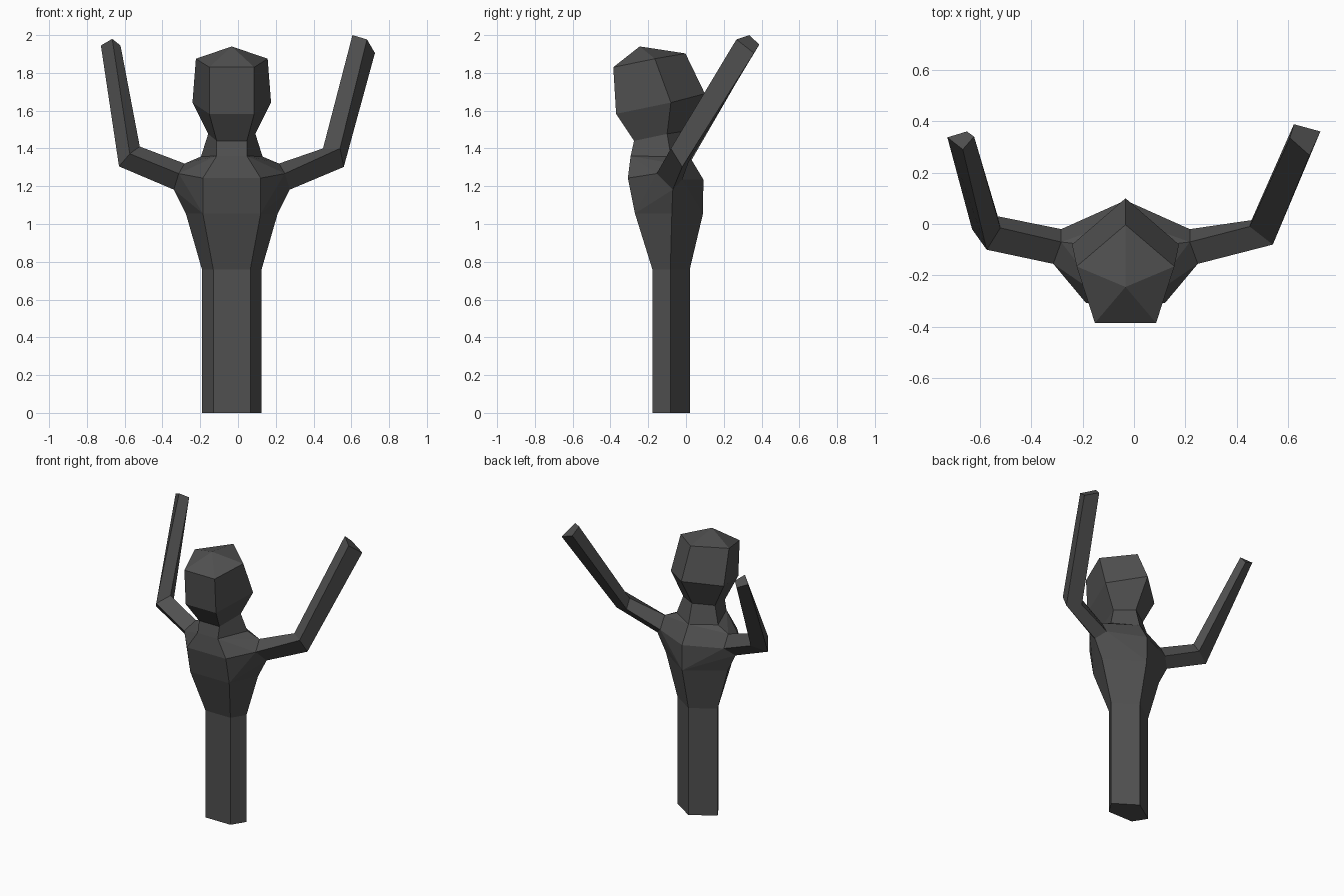
import bpy
import bmesh

if "Cube" in bpy.data.objects:
    bpy.data.objects.remove(bpy.data.objects["Cube"])

CX = -0.033  # the body's own mirror line

grey = bpy.data.materials.new("dark grey")
grey.diffuse_color = (0.08, 0.08, 0.08, 1)
grey.use_nodes = True
grey.node_tree.nodes["Principled BSDF"].inputs["Base Color"].default_value = grey.diffuse_color


def ring(front, side, back):
    """Five-sided section: front and side are (half width, y, z), back is (y, z)."""
    (fw, fy, fz), (sw, sy, sz), (by, bz) = front, side, back
    return [(CX - fw, fy, fz), (CX + fw, fy, fz), (CX + sw, sy, sz),
            (CX, by, bz), (CX - sw, sy, sz)]


def finish(name, bm):
    bmesh.ops.recalc_face_normals(bm, faces=bm.faces[:])
    mesh = bpy.data.meshes.new(name)
    bm.to_mesh(mesh)
    bm.free()
    mesh.materials.append(grey)
    obj = bpy.data.objects.new(name, mesh)
    bpy.context.collection.objects.link(obj)
    return obj


def loft(name, rings, tip=None):
    """Skin through the rings, closed by flat caps or by a pointed tip."""
    bm = bmesh.new()
    loops = [[bm.verts.new(p) for p in r] for r in rings]
    n = len(loops[0])
    for a, b in zip(loops, loops[1:]):
        for i in range(n):
            j = (i + 1) % n
            bm.faces.new((a[i], a[j], b[j], b[i]))
    bm.faces.new(loops[0][::-1])
    if tip:
        t = bm.verts.new(tip)
        for i in range(n):
            bm.faces.new((loops[-1][i], loops[-1][(i + 1) % n], t))
    else:
        bm.faces.new(loops[-1])
    return finish(name, bm)


# Body sections, bottom to top
foot = ring((0.098, -0.178, 0), (0.158, -0.083, 0), (0.02, 0))
waist = ring((0.098, -0.178, 0.76), (0.158, -0.083, 0.76), (0.02, 0.76))
ribs = ring((0.153, -0.27, 1.055), (0.243, -0.075, 1.055), (0.09, 1.055))
breast = ring((0.153, -0.308, 1.243), (0.243, -0.075, 1.24), (0.092, 1.235))
collar = ring((0.08, -0.293, 1.36), (0.163, -0.08, 1.357), (0.02, 1.355))
neck = ring((0.08, -0.275, 1.44), (0.125, -0.1, 1.477), (-0.02, 1.49))
jaw = ring((0.119, -0.37, 1.583), (0.208, -0.08, 1.643), (0.1, 1.69))
brow = ring((0.119, -0.385, 1.83), (0.19, -0.165, 1.875), (-0.003, 1.903))

# Shoulder opening: top, front, bottom, back (x measured from the mirror line)
socket = [(0.25, -0.07, 1.32), (0.281, -0.155, 1.267),
          (0.307, -0.07, 1.182), (0.25, -0.02, 1.235)]
shoulders = {s: [(CX + s * x, y, z) for x, y, z in socket] for s in (-1, 1)}

# Legs block and midriff
loft("legs", [foot, waist])
loft("midriff", [waist, ribs])

# Chest: convex block between ribs, collar and the two shoulder openings
bm = bmesh.new()
for p in ribs + breast[:2] + [breast[3]] + collar + shoulders[-1] + shoulders[1]:
    bm.verts.new(p)
bmesh.ops.convex_hull(bm, input=bm.verts[:])
bmesh.ops.dissolve_limit(bm, angle_limit=0.02, verts=bm.verts[:], edges=bm.edges[:])
finish("chest", bm)

# Neck and head
loft("neck", [collar, neck])
loft("head", [neck, jaw, brow], tip=(CX, -0.245, 1.94))

# Arms: shoulder, elbow and wrist sections in the same order
loft("left_arm", [
    shoulders[-1],
    [(-0.52, -0.015, 1.41), (-0.573, -0.1, 1.372), (-0.63, -0.02, 1.305), (-0.53, 0.03, 1.34)],
    [(-0.622, 0.34, 1.945), (-0.666, 0.29, 1.98), (-0.726, 0.337, 1.945), (-0.65, 0.36, 1.91)],
])
loft("right_arm", [
    shoulders[1],
    [(0.45, -0.01, 1.40), (0.54, -0.08, 1.40), (0.56, -0.02, 1.302), (0.457, 0.015, 1.33)],
    [(0.606, 0.335, 2.0), (0.683, 0.267, 1.977), (0.725, 0.36, 1.905), (0.622, 0.388, 1.95)],
])
